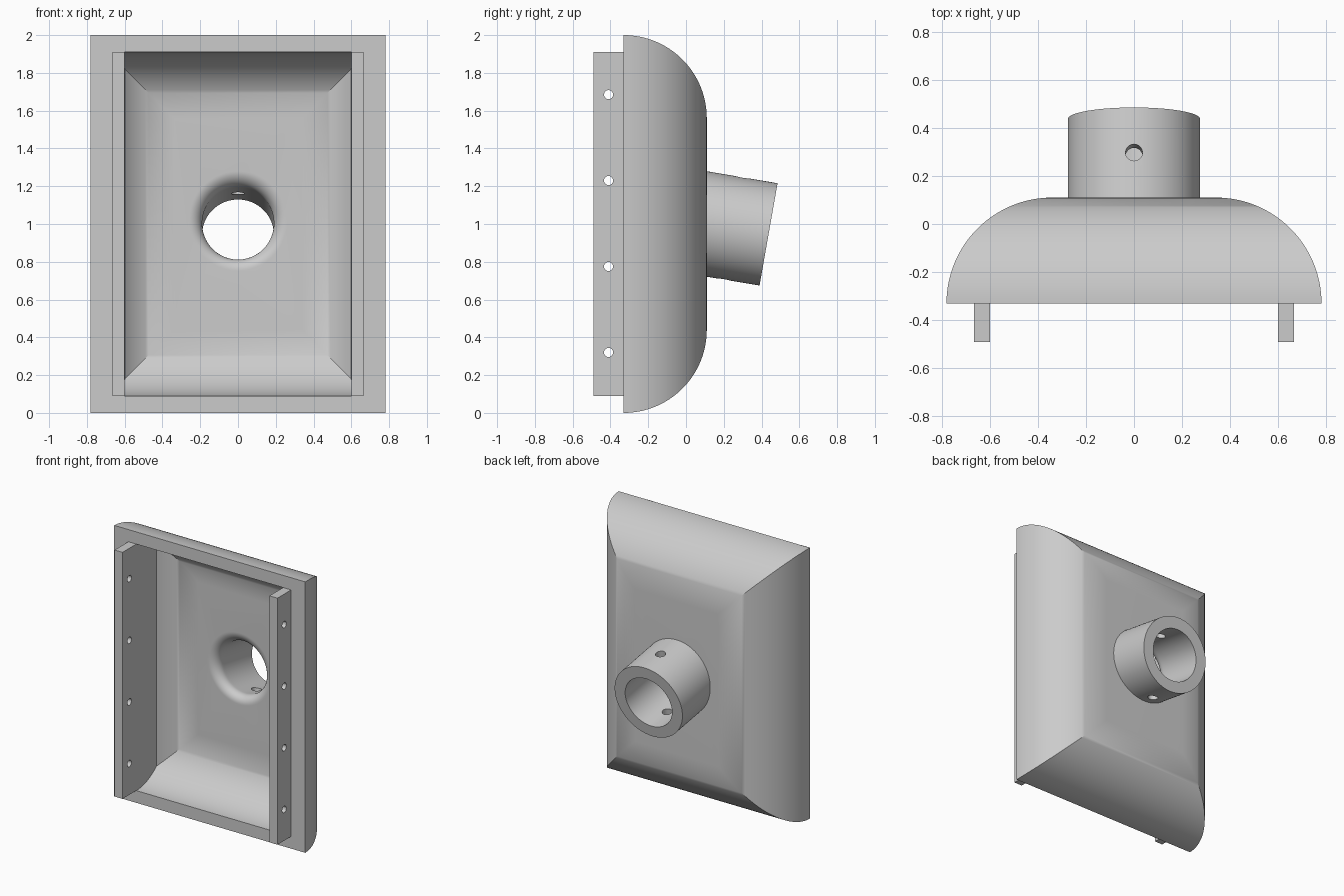
import bpy, bmesh, math
from mathutils import Vector

if "Cube" in bpy.data.objects:
    bpy.data.objects.remove(bpy.data.objects["Cube"])

grey = bpy.data.materials.new("plain grey")
grey.use_nodes = True
grey.diffuse_color = (0.6, 0.6, 0.6, 1)
grey.node_tree.nodes["Principled BSDF"].inputs["Base Color"].default_value = (0.6, 0.6, 0.6, 1)

TILT = math.radians(10)
AXIS = Vector((0, math.cos(TILT), -math.sin(TILT)))   # pipe direction, sloping down
UP = Vector((0, math.sin(TILT), math.cos(TILT)))      # square to the pipe
FRONT, MID = -0.33, 1.0
SIDES = 96


def loft(name, rings):
    """Closed solid through a list of equal-length point rings."""
    bm = bmesh.new()
    loops = [[bm.verts.new(p) for p in ring] for ring in rings]
    for a, b in zip(loops, loops[1:]):
        for i in range(len(a)):
            j = (i + 1) % len(a)
            bm.faces.new((a[i], a[j], b[j], b[i]))
    bm.faces.new(loops[0])
    bm.faces.new(loops[-1])
    bmesh.ops.recalc_face_normals(bm, faces=bm.faces)
    mesh = bpy.data.meshes.new(name)
    bm.to_mesh(mesh)
    bm.free()
    mesh.materials.append(grey)
    ob = bpy.data.objects.new(name, mesh)
    bpy.context.collection.objects.link(ob)
    return ob


def rect(hx, hz, y):
    return [(sx * hx, y, MID + sz * hz) for sx, sz in ((1, 1), (-1, 1), (-1, -1), (1, -1))]


def circle(centre, u, v, r, n=SIDES):
    return [centre + r * (math.cos(a) * u + math.sin(a) * v)
            for a in (2 * math.pi * i / n for i in range(n))]


def pipe_slice(y, r):
    """Section of the tilted pipe in an upright plane at depth y."""
    centre = Vector((0, y, MID - (y - 0.11) * math.tan(TILT)))
    return circle(centre, Vector((1, 0, 0)), Vector((0, 0, 1 / math.cos(TILT))), r)


def rod(name, start, end, u, v, r):
    return loft(name, [circle(start, u, v, r, 32), circle(end, u, v, r, 32)])


def cut(ob, cutters):
    for c in cutters:
        c.hide_render = True
        mod = ob.modifiers.new("cut", "BOOLEAN")
        mod.operation, mod.solver, mod.object = "DIFFERENCE", "EXACT", c
        bpy.ops.object.select_all(action="DESELECT")
        ob.select_set(True)
        bpy.context.view_layer.objects.active = ob
        bpy.ops.object.modifier_apply(modifier=mod.name)


def dome(radius, limit, steps=32):
    """Rectangles following a quarter round, with mitred corners."""
    rings = []
    for i in range(steps + 1):
        t = math.pi / 2 * i / steps
        r = radius * math.cos(t)
        rings.append(rect(min(limit, 0.34 + r), 0.56 + r, FRONT + radius * math.sin(t)))
    return rings


# Rounded housing and its hollow, which has flat side walls
housing = loft("housing", dome(0.44, 1))
hollow = loft("hollow_cutter", [rect(0.6, 0.91, FRONT - 0.1)] + dome(0.35, 0.6))

# Bore with a flared mouth
flare = [(0.09 - 0.07 * math.cos(a), 0.26 - 0.07 * math.sin(a))
         for a in (math.pi / 2 * i / 12 for i in range(13))]
bore = loft("bore_cutter", [pipe_slice(y, r) for y, r in [(-0.05, 0.26)] + flare + [(0.7, 0.19)]])
cut(housing, [hollow, bore])

# Tilted pipe collar with a cross pin hole
X = Vector((1, 0, 0))
tip = Vector((0, 0.437, 0.945))
collar = loft("pipe_collar", [pipe_slice(0.1, 0.275), circle(tip, X, UP, 0.275)])
pin = tip - 0.19 * AXIS
pin_hole = rod("pin_cutter", pin - 0.4 * UP, pin + 0.4 * UP, X, AXIS, 0.035)
cut(collar, [bore, pin_hole])

# Side rails with four screw holes each
holes = []
for i in range(4):
    p = Vector((0, -0.41, 0.32 + 0.455 * i))
    holes.append(rod("screw_cutter", p - X, p + X, Vector((0, 1, 0)), Vector((0, 0, 1)), 0.024))
rails = []
for name, side in (("left_rail", 1), ("right_rail", -1)):
    rings = [[(side * x, y, z) for x, z in ((0.6, 0.09), (0.665, 0.09), (0.665, 1.91), (0.6, 1.91))]
             for y in (-0.49, FRONT)]
    rail = loft(name, rings)
    cut(rail, holes)
    rails.append(rail)

for c in [hollow, bore, pin_hole] + holes:
    bpy.data.objects.remove(c)

# Smooth curves, keep sharp edges
bpy.ops.object.select_all(action="DESELECT")
for ob in [housing, collar] + rails:
    ob.select_set(True)
bpy.context.view_layer.objects.active = housing
bpy.ops.object.shade_smooth_by_angle(angle=math.radians(30))
